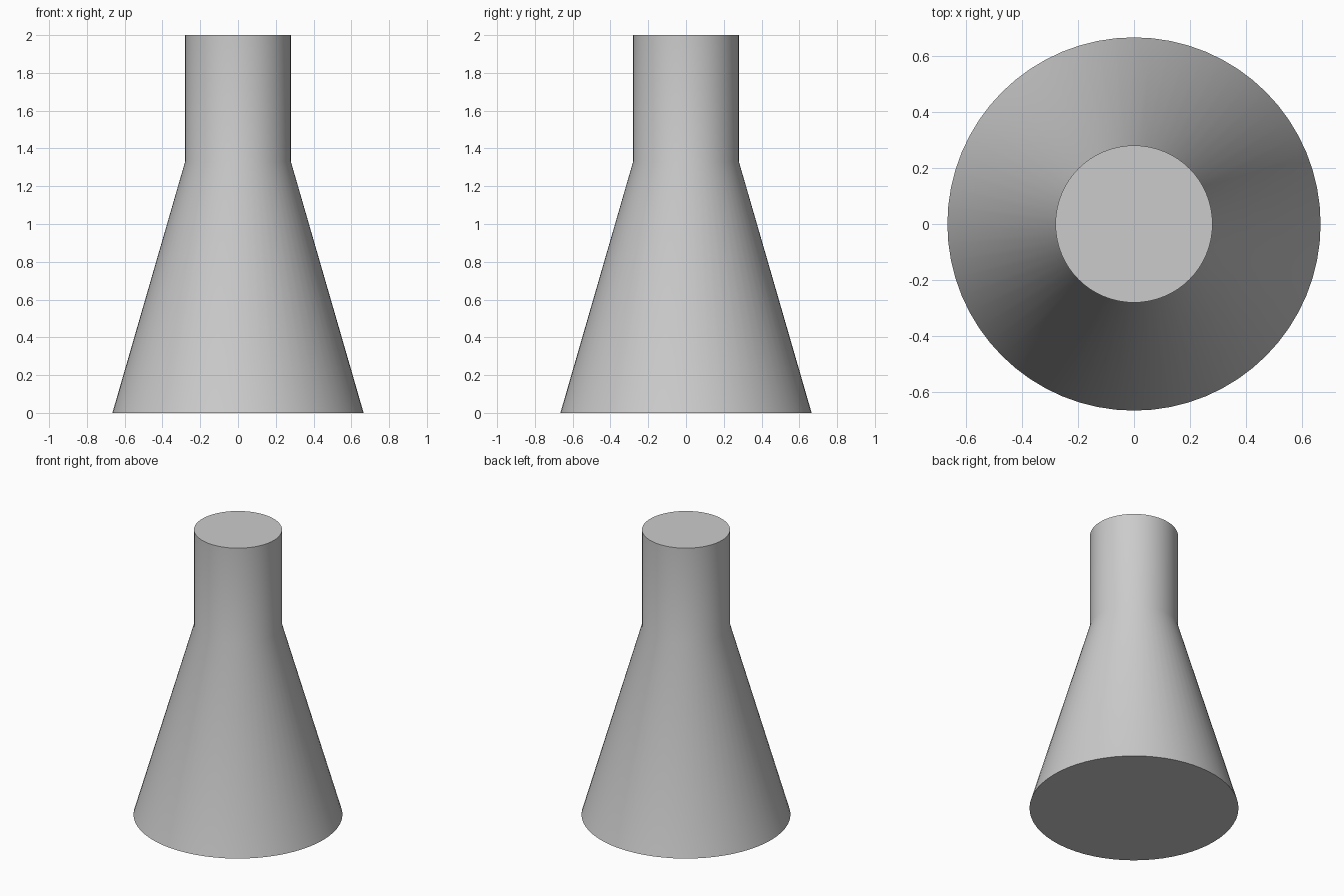
import bpy
import bmesh
import math

cube = bpy.data.objects.get("Cube")
if cube:
    bpy.data.objects.remove(cube, do_unlink=True)

SEGMENTS = 64
PROFILE = [(0.665, 0.0), (0.28, 1.33), (0.28, 2.0)]  # radius, height

# Plain grey material
grey = bpy.data.materials.new("grey")
grey.use_nodes = True
colour = (0.6, 0.6, 0.6, 1.0)
grey.diffuse_color = colour
grey.node_tree.nodes["Principled BSDF"].inputs["Base Color"].default_value = colour

# Solid flask: conical body and straight neck, closed at both ends
bm = bmesh.new()
rings = []
for radius, height in PROFILE:
    ring = []
    for i in range(SEGMENTS):
        a = 2 * math.pi * i / SEGMENTS
        ring.append(bm.verts.new((radius * math.cos(a), radius * math.sin(a), height)))
    rings.append(ring)
for low, high in zip(rings, rings[1:]):
    for i in range(SEGMENTS):
        j = (i + 1) % SEGMENTS
        bm.faces.new((low[i], low[j], high[j], high[i]))
bm.faces.new(rings[0][::-1])
bm.faces.new(rings[-1])

mesh = bpy.data.meshes.new("flask")
bm.to_mesh(mesh)
bm.free()
mesh.materials.append(grey)
flask = bpy.data.objects.new("flask", mesh)
bpy.context.collection.objects.link(flask)

# Smooth sides with crisp rims
bpy.ops.object.select_all(action="DESELECT")
flask.select_set(True)
bpy.context.view_layer.objects.active = flask
bpy.ops.object.shade_smooth_by_angle(angle=math.radians(30))
